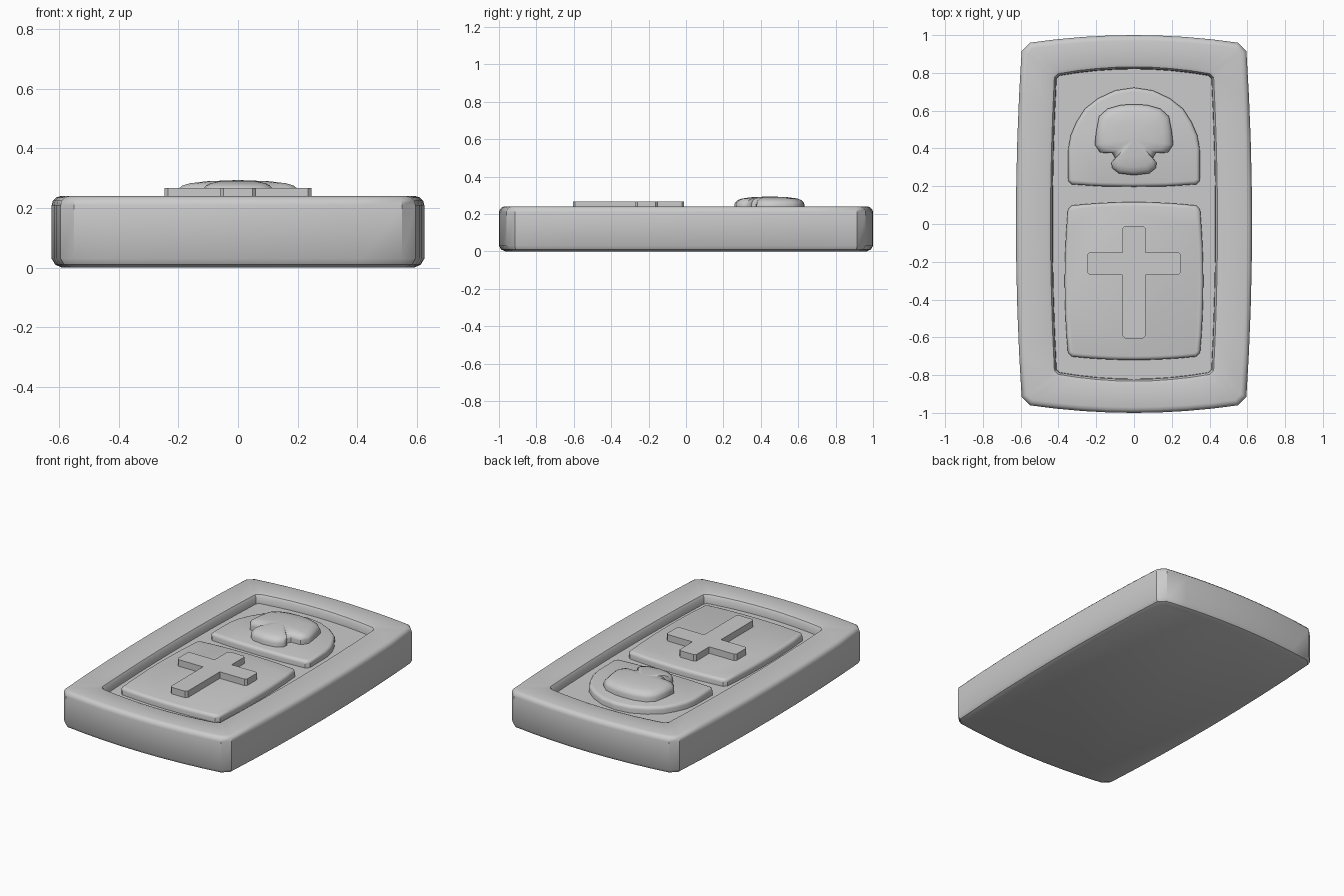
import bpy
import bmesh
import math
from mathutils import Vector

old = bpy.data.objects.get("Cube")
if old:
    bpy.data.objects.remove(old, do_unlink=True)

stone = bpy.data.materials.new("stone grey")
stone.use_nodes = True
GREY = (0.6, 0.6, 0.6, 1)
stone.diffuse_color = GREY
stone.node_tree.nodes["Principled BSDF"].inputs["Base Color"].default_value = GREY


def bulged_outline(corner, middle, chamfer, y_mid=0, n=8):
    """Counter-clockwise rectangle with bowed sides and cut corners."""
    (cx, cy), (mx, my) = corner, middle
    ts = [2 * i / n - 1 for i in range(n + 1)]
    side = [(mx - (mx - cx) * t * t, t * (cy - chamfer)) for t in ts]
    top = [(-t * (cx - chamfer), my - (my - cy) * t * t) for t in ts]
    half = side + top
    return [Vector((x, y + y_mid)) for x, y in half + [(-x, -y) for x, y in half]]


def mirrored(right_half):
    """Close a right-hand half outline, listed bottom to top, across x = 0."""
    left = [(-x, y) for x, y in reversed(right_half) if x > 0]
    return [Vector(p) for p in right_half + left]


def inset(points, d):
    """Move a closed outline inwards along mitred normals."""
    out = []
    for i, p in enumerate(points):
        a = (p - points[i - 1]).normalized()
        b = (points[(i + 1) % len(points)] - p).normalized()
        m = (Vector((-a.y, a.x)) + Vector((-b.y, b.x))).normalized()
        out.append(p + m * d / max(0.5, m.dot(Vector((-a.y, a.x)))))
    return out


def loft(name, rings, peak=None, angle=35):
    """Skin stacked (outline, z) rings, closing both ends."""
    bm = bmesh.new()
    loops = [[bm.verts.new((p.x, p.y, z)) for p in pts] for pts, z in rings]
    n = len(loops[0])
    for low, high in zip(loops, loops[1:]):
        for i in range(n):
            j = (i + 1) % n
            bm.faces.new((low[i], low[j], high[j], high[i]))
    bm.faces.new(loops[0][::-1])
    if peak:
        tip = bm.verts.new(peak)
        for i in range(n):
            bm.faces.new((loops[-1][i], loops[-1][(i + 1) % n], tip))
    else:
        bm.faces.new(loops[-1])
    mesh = bpy.data.meshes.new(name)
    bm.to_mesh(mesh)
    bm.free()
    mesh.materials.append(stone)
    obj = bpy.data.objects.new(name, mesh)
    bpy.context.collection.objects.link(obj)
    bpy.ops.object.select_all(action="DESELECT")
    obj.select_set(True)
    bpy.context.view_layer.objects.active = obj
    bpy.ops.object.shade_smooth_by_angle(angle=math.radians(angle))
    return obj


def rounded_top(outline, z0, z1, r, steps=3):
    """Rings for a wall that rolls over into a flat top."""
    rings = [(outline, z0)]
    for k in range(steps + 1):
        a = math.pi / 2 * k / steps
        rings.append((inset(outline, r * (1 - math.cos(a))), z1 - r + r * math.sin(a)))
    return rings


FLOOR, PANEL, TOP = 0.18, 0.225, 0.24

# Slab with a raised frame around a sunken floor
outer = bulged_outline((0.595, 0.96), (0.625, 1.0), 0.045)
inner = bulged_outline((0.41, 0.785), (0.43, 0.82), 0.015)
slab = [(inset(outer, 0.035), 0), (inset(outer, 0.012), 0.01)]
slab += rounded_top(outer, 0.03, TOP, 0.03)
slab += [(inset(inner, d), z) for d, z in
         ((-0.03, TOP), (-0.012, 0.234), (-0.002, 0.218), (0, FLOOR))]
loft("slab_frame", slab)

# Lower panel
lower = bulged_outline((0.35, 0.4), (0.367, 0.418), 0.02, y_mid=-0.302)
loft("lower_panel", rounded_top(lower, FLOOR - 0.01, PANEL, 0.02))

# Arched upper panel
arch = mirrored([(0, 0.197), (0.18, 0.2), (0.33, 0.21), (0.35, 0.23), (0.348, 0.4),
                 (0.335, 0.47), (0.305, 0.54), (0.26, 0.61), (0.19, 0.665),
                 (0.1, 0.707), (0, 0.722)])
loft("upper_panel", rounded_top(arch, FLOOR - 0.01, PANEL, 0.02))

# Flat cross on the lower panel
c = 0.012
cross = mirrored([(0.06 - c, -0.605), (0.06, -0.605 + c), (0.06, -0.27),
                  (0.247 - c, -0.27), (0.247, -0.27 + c), (0.247, -0.15 - c),
                  (0.247 - c, -0.15), (0.06, -0.15), (0.06, -0.01 - c),
                  (0.06 - c, -0.01)])
loft("cross", [(cross, PANEL - 0.01), (cross, 0.267)], angle=30)

# Domed skull on the upper panel
skull = mirrored([(0, 0.258), (0.08, 0.268), (0.115, 0.295), (0.12, 0.325),
                  (0.1, 0.35), (0.115, 0.375), (0.18, 0.378), (0.208, 0.42),
                  (0.2, 0.49), (0.185, 0.57), (0.14, 0.61), (0.07, 0.63), (0, 0.634)])
centre = Vector((0, 0.45))
rings = [(skull, PANEL - 0.01), (skull, 0.25)]
for scale, z in ((0.97, 0.263), (0.9, 0.275), (0.78, 0.283), (0.5, 0.29)):
    rings.append(([centre + (p - centre) * scale for p in skull], z))
loft("skull", rings, peak=(0, 0.45, 0.294), angle=50)
